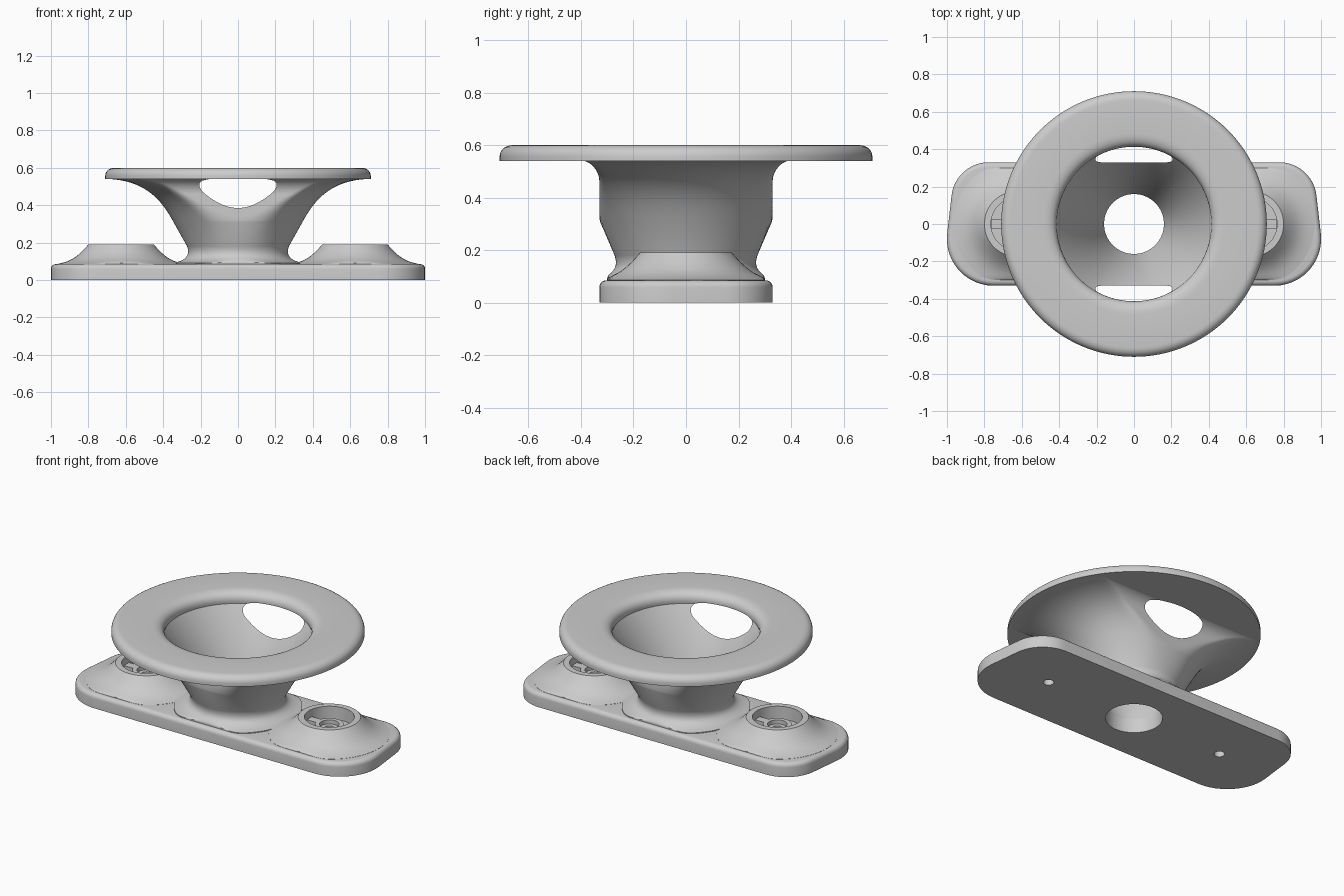
import bpy, bmesh, math
from mathutils import Vector
from mathutils.geometry import interpolate_bezier

if "Cube" in bpy.data.objects:
    bpy.data.objects.remove(bpy.data.objects["Cube"], do_unlink=True)

grey = bpy.data.materials.new("plain grey")
grey.use_nodes = True
tone = (0.604, 0.604, 0.604, 1)
grey.diffuse_color = tone
grey.node_tree.nodes["Principled BSDF"].inputs["Base Color"].default_value = tone


def add_object(name, bm):
    bmesh.ops.recalc_face_normals(bm, faces=bm.faces)
    mesh = bpy.data.meshes.new(name)
    bm.to_mesh(mesh)
    bm.free()
    mesh.materials.append(grey)
    ob = bpy.data.objects.new(name, mesh)
    bpy.context.collection.objects.link(ob)
    return ob


def curve(a, b, c, d, n=12):
    pts = interpolate_bezier(*[Vector((*p, 0)) for p in (a, b, c, d)], n)
    return [(p.x, p.y) for p in pts]


def lathe(name, profile, x=0, steps=96):
    """Solid of revolution from (radius, height) points, closed on the axis."""
    bm = bmesh.new()
    rings = []
    for r, z in profile:
        if r == 0:
            rings.append([bm.verts.new((x, 0, z))] * steps)
        else:
            rings.append([bm.verts.new((x + r * math.cos(math.tau * i / steps),
                                        r * math.sin(math.tau * i / steps), z))
                          for i in range(steps)])
    for low, high in zip(rings, rings[1:]):
        for i in range(steps):
            j = (i + 1) % steps
            bm.faces.new(dict.fromkeys((low[i], low[j], high[j], high[i])))
    return add_object(name, bm)


def extrude(name, points, direction):
    bm = bmesh.new()
    face = bm.faces.new([bm.verts.new(p) for p in points])
    out = bmesh.ops.extrude_face_region(bm, geom=[face])["geom"]
    bmesh.ops.translate(bm, vec=direction,
                        verts=[v for v in out if isinstance(v, bmesh.types.BMVert)])
    return add_object(name, bm)


def flatten_sides(ob, blend=.03):
    """Press front and back flat, with a soft blend and a fillet under the flange."""
    for v in ob.data.vertices:
        x, y, z = v.co
        limit = .3 + .03 * min(max((z - .1) / .05, 0), 1)
        rise = min(max(z - .46, 0), .08)
        limit += .085 - math.sqrt(.085 ** 2 - rise ** 2)
        h = max(blend - abs(abs(y) - limit), 0) / blend
        v.co.y = math.copysign(min(abs(y), limit) - h * h * blend / 4, y)


def cut(ob, cutter):
    mod = ob.modifiers.new("cut", 'BOOLEAN')
    mod.operation, mod.solver, mod.object = 'DIFFERENCE', 'EXACT', cutter
    bpy.context.view_layer.objects.active = ob
    bpy.ops.object.modifier_apply(modifier=mod.name)


def rounded(corners, segments=12):
    """Outline from (x, y, radius) corners, each replaced by an arc."""
    out = []
    for i, (x, y, r) in enumerate(corners):
        p = Vector((x, y))
        a = (Vector(corners[i - 1][:2]) - p).normalized()
        b = (Vector(corners[(i + 1) % len(corners)][:2]) - p).normalized()
        half = a.angle(b) / 2
        centre = p + (a + b).normalized() * r / math.sin(half)
        start = (p + a * r / math.tan(half) - centre).normalized()
        end = (p + b * r / math.tan(half) - centre).normalized()
        for k in range(segments + 1):
            out.append((*(centre + start.slerp(end, k / segments) * r), 0))
    return out


# Base plate with rounded corners and a softened top edge
base = extrude("base_plate", rounded([(-1.031, -.33, .25), (1.031, -.33, .25),
                                      (.955, .33, .2), (-.955, .33, .2)]), (0, 0, .085))
bm = bmesh.new()
bm.from_mesh(base.data)
rim = [e for e in bm.edges if all(v.co.z > .08 for v in e.verts)]
bmesh.ops.bevel(bm, geom=rim, offset=.026, segments=5, profile=.5, affect='EDGES')
bm.to_mesh(base.data)
bm.free()

# Helper solid: the funnel opening
opening = lathe("funnel_opening", [(0, -.1), (.16, -.1), (.16, .095), (.415, .53)]
                + curve((.413, .545), (.413, .58), (.44, .599), (.485, .6), 10)
                + [(.5, .61), (.5, .7), (0, .7)])

# Funnel: flared outside, flat front and back that open into windows
funnel = lathe("funnel", [(0, .06), (.36, .06)]
               + curve((.36, .09), (.28, .1), (.255, .13), (.272, .18))
               + curve((.345, .31), (.4, .41), (.48, .53), (.69, .54), 32)
               + [(.69, .55), (0, .55)], steps=160)
flatten_sides(funnel)

# Flange with rounded outer edge
flange = lathe("flange", [(0, .54), (.71, .54)]
               + curve((.71, .557), (.71, .58), (.69, .6), (.66, .6), 8) + [(0, .6)], steps=128)
for part in (base, funnel, flange):
    cut(part, opening)

parts = [base, funnel, flange]
helpers = [opening]
for side, x in (("left", .625), ("right", -.625)):
    # Screw boss with concave flare and stepped screw hole
    boss = lathe(side + "_boss", [(0, .05), (.34, .05)]
                 + curve((.34, .086), (.27, .1), (.235, .12), (.175, .19)) + [(0, .19)], x, 64)
    flatten_sides(boss)
    bore = lathe(side + "_bore", [(0, -.1), (.03, -.1), (.03, .11), (.14, .11), (.14, .3), (0, .3)], x, 48)
    for part in (boss, base):
        cut(part, bore)
    # Raised collar around the screw hole
    collar = lathe(side + "_screw_collar",
                   [(.03, .1), (.08, .1), (.08, .145), (.055, .145), (.055, .12), (.03, .12), (.03, .1)], x, 48)
    parts += [boss, collar]
    helpers.append(bore)
    # Small ribs that brace the collar inside the bore
    for sign, word in ((1, "outer"), (-1, "inner")):
        mid = x + sign * .105
        rib = extrude(f"{side}_{word}_rib", [(mid - .032, -.025, .105), (mid + .032, -.025, .105),
                                             (mid + .032, .025, .105), (mid - .032, .025, .105)], (0, 0, .04))
        parts.append(rib)

for ob in helpers:
    bpy.data.objects.remove(ob, do_unlink=True)

# Smooth curved faces, keep hard edges
bpy.ops.object.select_all(action='DESELECT')
for ob in parts:
    ob.select_set(True)
bpy.context.view_layer.objects.active = base
bpy.ops.object.shade_smooth_by_angle(angle=math.radians(35))
